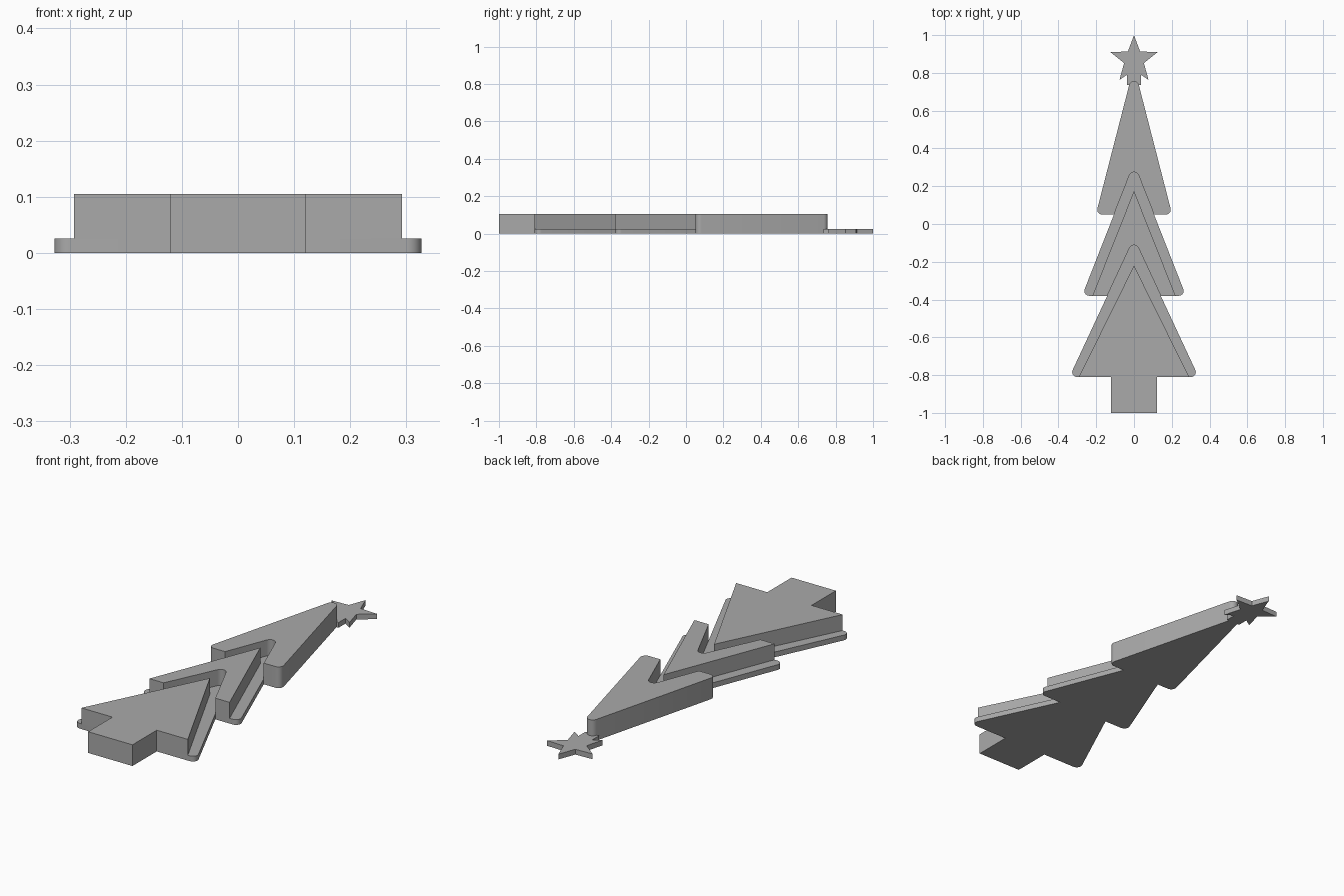
import bpy, bmesh, math
from mathutils import Vector

cube = bpy.data.objects.get("Cube")
if cube:
    bpy.data.objects.remove(cube, do_unlink=True)

grey = bpy.data.materials.new("plain_grey")
grey.use_nodes = True
grey.diffuse_color = (0.4, 0.4, 0.4, 1)
grey.node_tree.nodes["Principled BSDF"].inputs["Base Color"].default_value = (0.4, 0.4, 0.4, 1)

LOW, HIGH = 0.026, 0.105
TRUNK = 0.1215


def rounded(points, radius, steps=8):
    """Replace each corner given a radius with an arc."""
    out = []
    for i, p in enumerate(points):
        p, r = Vector(p), radius[i]
        if r == 0:
            out.append(p)
            continue
        a = (Vector(points[i - 1]) - p).normalized()
        b = (Vector(points[(i + 1) % len(points)]) - p).normalized()
        half = a.angle(b) / 2
        centre = p + (a + b).normalized() * r / math.sin(half)
        start = p + a * r / math.tan(half) - centre
        end = p + b * r / math.tan(half) - centre
        sweep = start.angle_signed(end)
        for k in range(steps + 1):
            t = -sweep * k / steps
            c, s = math.cos(t), math.sin(t)
            out.append(centre + Vector((c * start.x - s * start.y, s * start.x + c * start.y)))
    return out


def slab(name, outline, z0, z1):
    """Extrude a flat outline from z0 to z1."""
    bm = bmesh.new()
    face = bm.faces.new([bm.verts.new((p[0], p[1], z0)) for p in outline])
    top = bmesh.ops.extrude_face_region(bm, geom=[face])["geom"]
    bmesh.ops.translate(bm, vec=(0, 0, z1 - z0), verts=[v for v in top if isinstance(v, bmesh.types.BMVert)])
    bmesh.ops.recalc_face_normals(bm, faces=bm.faces)
    mesh = bpy.data.meshes.new(name)
    bm.to_mesh(mesh)
    bm.free()
    mesh.materials.append(grey)
    obj = bpy.data.objects.new(name, mesh)
    bpy.context.collection.objects.link(obj)
    return obj


def combine(obj, other, operation):
    """Apply a boolean and drop the helper object."""
    bpy.ops.object.select_all(action='DESELECT')
    bpy.context.view_layer.objects.active = obj
    obj.select_set(True)
    mod = obj.modifiers.new("combine", 'BOOLEAN')
    mod.operation, mod.solver, mod.object = operation, 'EXACT', other
    bpy.ops.object.modifier_apply(modifier=mod.name)
    bpy.data.objects.remove(other, do_unlink=True)


def triangle(apex, base, half, r=0):
    return rounded([(0, apex), (-half, base), (half, base)], [r] * 3)


def with_trunk(apex, base, half, r):
    pts = [(0, apex), (-half, base), (-TRUNK, base), (-TRUNK, -1), (TRUNK, -1), (TRUNK, base), (half, base)]
    return rounded(pts, [r, r, 0, 0, 0, 0, r])


# Outlines of the tiers
middle = triangle(0.32, -0.38, 0.275, 0.026)
bottom = triangle(-0.076, -0.81, 0.342, 0.026)

# Top tier, notched by the middle tier
top_tier = slab("top_tier", triangle(0.835, 0.05, 0.202, 0.026), 0, HIGH)
combine(top_tier, slab("cutter", middle, -0.1, 0.3), 'DIFFERENCE')

# Middle tier: low ledge and raised pointed panel, notched by the bottom tier
middle_ledge = slab("middle_ledge", middle, 0, LOW)
middle_panel = slab("middle_panel", triangle(0.175, -0.38, 0.22), LOW, HIGH)
for part in (middle_ledge, middle_panel):
    combine(part, slab("cutter", bottom, -0.1, 0.3), 'DIFFERENCE')

# Bottom tier with trunk
bottom_ledge = slab("bottom_ledge", with_trunk(-0.076, -0.81, 0.342, 0.026), 0, LOW)
bottom_panel = slab("bottom_panel", with_trunk(-0.22, -0.81, 0.292, 0), LOW, HIGH)

# Star and the tab that joins it to the tree
star_pts = []
for i in range(10):
    r = 0.055 if i % 2 else 0.131
    a = math.pi / 2 + i * math.pi / 5
    star_pts.append((r * math.cos(a), 0.869 + r * math.sin(a)))
star = slab("star", star_pts, 0, LOW)
combine(star, slab("tab", [(-0.037, 0.735), (0.037, 0.735), (0.037, 0.84), (-0.037, 0.84)], 0, LOW), 'UNION')

# Smooth the rounded corners, keep the hard edges
for obj in (top_tier, middle_ledge, middle_panel, bottom_ledge, bottom_panel, star):
    bpy.ops.object.select_all(action='DESELECT')
    bpy.context.view_layer.objects.active = obj
    obj.select_set(True)
    bpy.ops.object.shade_smooth_by_angle(angle=math.radians(30))
